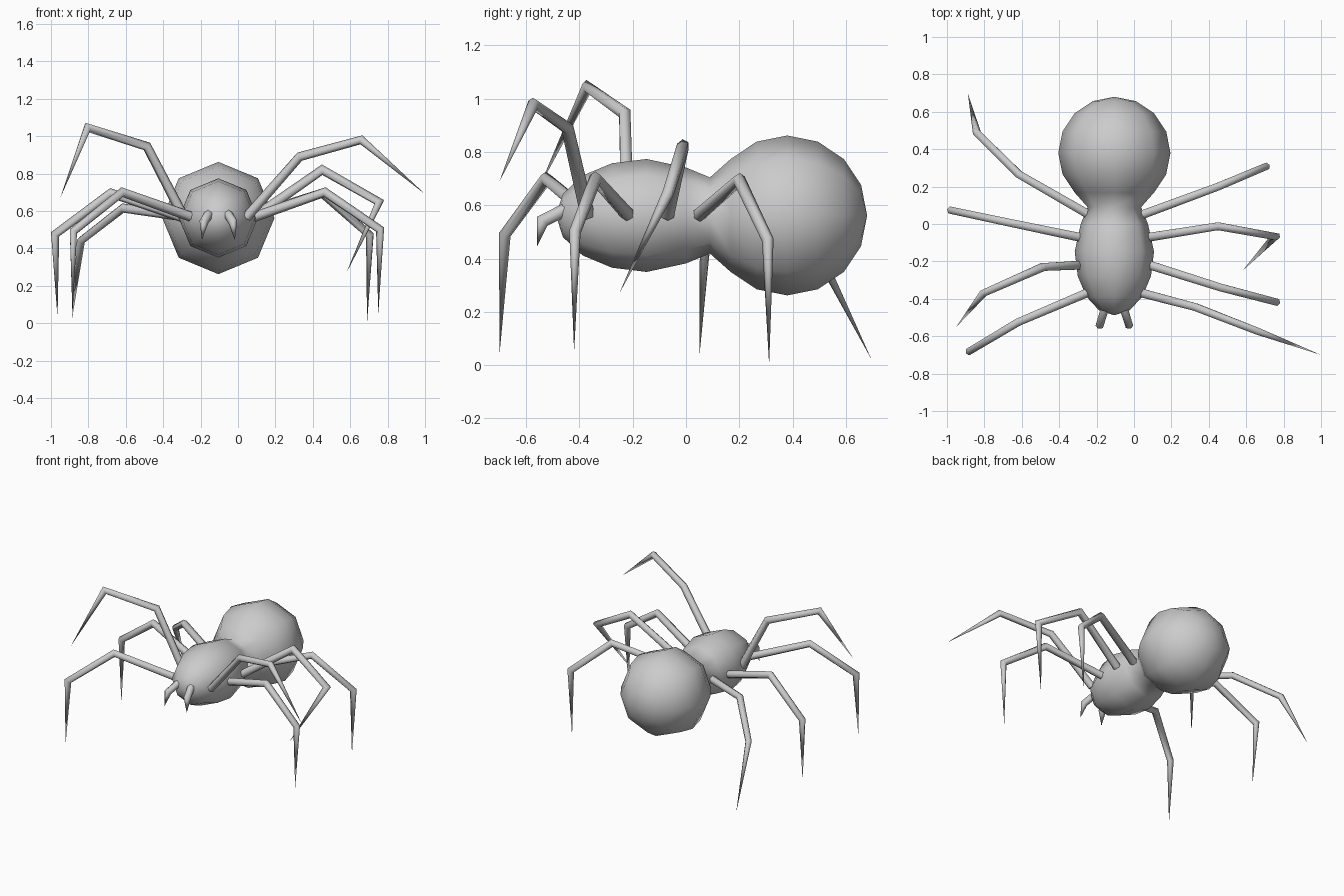
import bpy, bmesh, math
from mathutils import Vector

if "Cube" in bpy.data.objects:
    bpy.data.objects.remove(bpy.data.objects["Cube"])

CX, CZ = -0.105, 0.562   # body axis


def finish(name, bm, angle):
    bmesh.ops.recalc_face_normals(bm, faces=bm.faces)
    me = bpy.data.meshes.new(name)
    bm.to_mesh(me)
    bm.free()
    ob = bpy.data.objects.new(name, me)
    bpy.context.collection.objects.link(ob)
    bpy.ops.object.select_all(action='DESELECT')
    ob.select_set(True)
    bpy.context.view_layer.objects.active = ob
    bpy.ops.object.shade_smooth_by_angle(angle=math.radians(angle))


def bridge(bm, a, b):
    n = len(a)
    for i in range(n):
        j = (i + 1) % n
        bm.faces.new((a[i], a[j], b[j], b[i]))


def fan(bm, ring, tip):
    v = bm.verts.new(tip)
    for i in range(len(ring)):
        bm.faces.new((ring[i], ring[(i + 1) % len(ring)], v))


def limb(name, points, radii, sides=6):
    """Mitred tube through the points, ending in a sharp tip."""
    pts = [Vector(p) for p in points]
    bm = bmesh.new()
    rings = []
    for i, p in enumerate(pts[:-1]):
        d_out = (pts[i + 1] - p).normalized()
        d_in = (p - pts[i - 1]).normalized() if i else d_out
        normal = (d_in + d_out).normalized()
        side = d_in.cross(Vector((0, 0, 1))).normalized()
        up = side.cross(d_in)
        ring = []
        for k in range(sides):
            a = 2 * math.pi * (k + 0.5) / sides
            off = (side * math.cos(a) + up * math.sin(a)) * radii[i]
            off -= d_in * (off.dot(normal) / d_in.dot(normal))
            ring.append(bm.verts.new(p + off))
        rings.append(ring)
    bm.faces.new(rings[0])
    for a, b in zip(rings, rings[1:]):
        bridge(bm, a, b)
    fan(bm, rings[-1], pts[-1])
    finish(name, bm, 62)


# Body: eight-sided lathe along y, head section then round abdomen
profile = []
for k in (1, 2, 3, 4):
    a = math.radians(22.5 * k)
    profile.append((-0.148 - 0.34 * math.cos(a), 0.212 * math.sin(a)))
profile += [(0.0, 0.18), (0.09, 0.143)]
for k in (6, 5, 4, 3, 2, 1):
    a = math.radians(22.5 * k)
    profile.append((0.38 + 0.3 * math.cos(a), 0.3 * math.sin(a)))
bm = bmesh.new()
rings = [[bm.verts.new((CX + r * math.sin(math.pi * k / 4), y,
                        CZ + r * math.cos(math.pi * k / 4))) for k in range(8)]
         for y, r in profile]
for a, b in zip(rings, rings[1:]):
    bridge(bm, a, b)
fan(bm, rings[0], (CX, -0.488, CZ))
fan(bm, rings[-1], (CX, 0.68, CZ))
finish("body", bm, 75)

# Legs: hip, knee, ankle, tip
legs = {
    "right_leg_1": [(0.045, -0.37, 0.565), (0.33, -0.445, 0.89), (0.66, -0.573, 0.98), (1.0, -0.70, 0.69)],
    "right_leg_2": [(0.085, -0.22, 0.567), (0.465, -0.34, 0.70), (0.76, -0.417, 0.50), (0.75, -0.42, 0.05)],
    "right_leg_3": [(0.085, -0.07, 0.565), (0.45, -0.012, 0.82), (0.755, -0.067, 0.647), (0.58, -0.25, 0.27)],
    "right_leg_4": [(0.045, 0.05, 0.565), (0.45, 0.20, 0.695), (0.705, 0.307, 0.47), (0.69, 0.312, 0.0)],
    "left_leg_1": [(-0.255, -0.37, 0.57), (-0.62, -0.525, 0.70), (-0.88, -0.68, 0.49), (-0.885, -0.70, 0.04)],
    "left_leg_2": [(-0.29, -0.22, 0.567), (-0.487, -0.23, 0.945), (-0.805, -0.37, 1.045), (-0.95, -0.55, 0.67)],
    "left_leg_3": [(-0.295, -0.07, 0.565), (-0.68, 0.01, 0.695), (-0.978, 0.073, 0.475), (-0.965, 0.05, 0.03)],
    "left_leg_4": [(-0.25, 0.055, 0.565), (-0.615, 0.265, 0.615), (-0.84, 0.487, 0.44), (-0.888, 0.697, 0.02)],
}
for name, pts in legs.items():
    limb(name, pts, (0.027, 0.024, 0.022))

# Fangs, mirrored about the body axis
for s, name in ((-1, "left_fang"), (1, "right_fang")):
    limb(name, [(CX + s * 0.05, -0.45, 0.585), (CX + s * 0.078, -0.54, 0.54),
                (CX + s * 0.088, -0.56, 0.445)], (0.025, 0.024))
